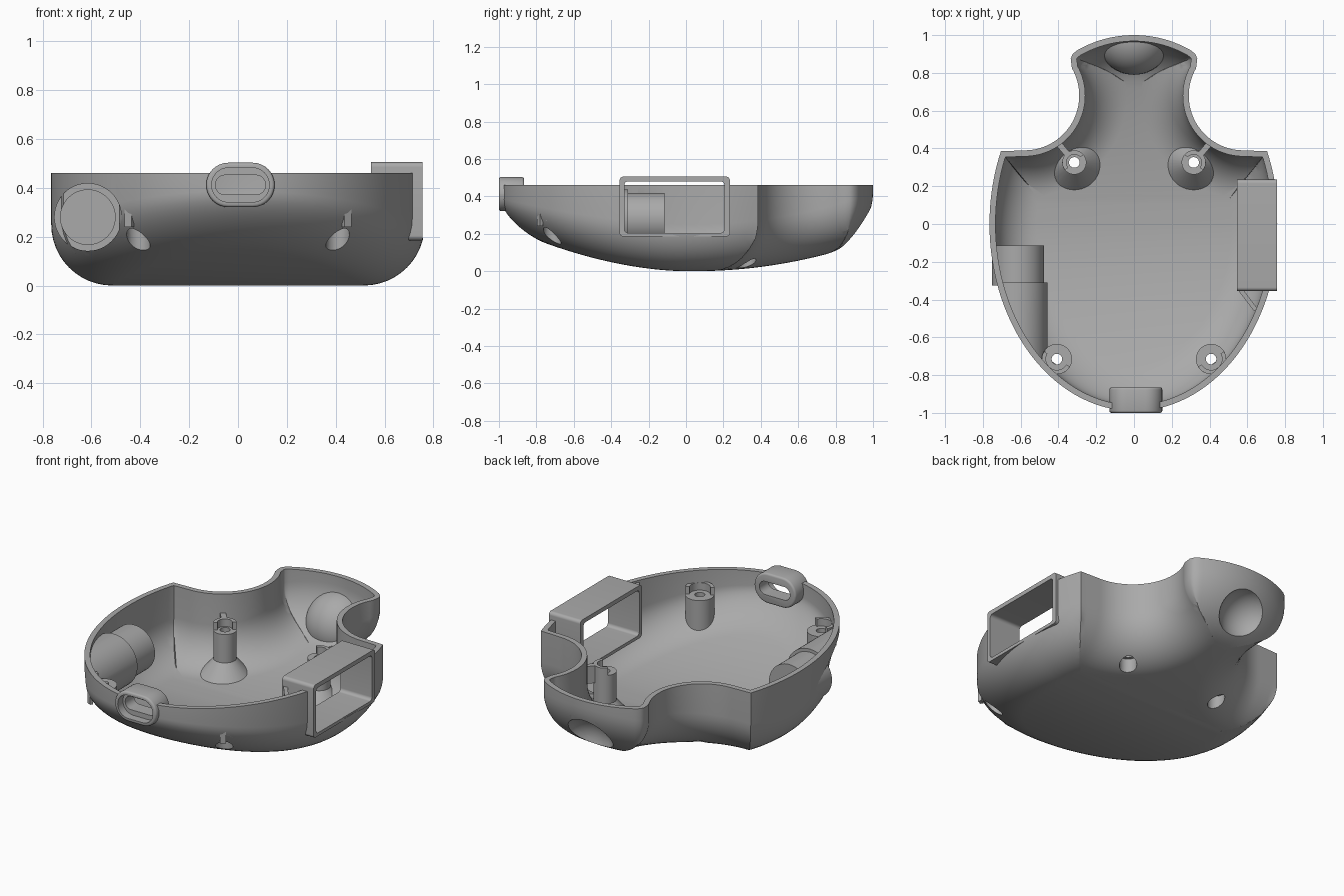
import bpy, bmesh
from math import sin, cos, pi, acos, radians
from mathutils import Vector, Matrix, kdtree

cube = bpy.data.objects.get("Cube")
if cube:
    bpy.data.objects.remove(cube)

grey = bpy.data.materials.new("plain grey")
grey.use_nodes = True
grey.diffuse_color = (0.4, 0.4, 0.4, 1)
grey.node_tree.nodes["Principled BSDF"].inputs["Base Color"].default_value = (0.4, 0.4, 0.4, 1)

RIM, ROUND, WALL = 0.46, 0.25, 0.032
helpers, parts = [], []


# ---------- general helpers ----------
def make(name, bm, helper=False):
    bmesh.ops.recalc_face_normals(bm, faces=bm.faces)
    mesh = bpy.data.meshes.new(name)
    bm.to_mesh(mesh)
    bm.free()
    mesh.materials.append(grey)
    obj = bpy.data.objects.new(name, mesh)
    bpy.context.collection.objects.link(obj)
    obj.hide_render = helper
    (helpers if helper else parts).append(obj)
    return obj


def prism(name, pts, axis, lo, hi, helper=False):
    place = {"x": lambda u, v, w: (w, u, v), "y": lambda u, v, w: (u, w, v),
             "z": lambda u, v, w: (u, v, w)}[axis]
    bm = bmesh.new()
    ends = [[bm.verts.new(place(u, v, w)) for u, v in pts] for w in (lo, hi)]
    for end in ends:
        bm.faces.new(end)
    for i in range(len(pts)):
        j = (i + 1) % len(pts)
        bm.faces.new((ends[0][i], ends[0][j], ends[1][j], ends[1][i]))
    return make(name, bm, helper)


def arc(cx, cy, r, a0, a1, n):
    return [(cx + r * cos(radians(a0 + (a1 - a0) * i / n)),
             cy + r * sin(radians(a0 + (a1 - a0) * i / n))) for i in range(n + 1)]


def disc(cx, cy, r):
    return arc(cx, cy, r, 0, 360, 48)[:-1]


def rounded(cx, cy, w, h, r):
    pts = []
    for k, (sx, sy) in enumerate(((1, 1), (-1, 1), (-1, -1), (1, -1))):
        pts += arc(cx + sx * (w / 2 - r), cy + sy * (h / 2 - r), r, 90 * k, 90 * k + 90, 8)
    return pts


def ball(name, centre, r, helper=False):
    bm = bmesh.new()
    bmesh.ops.create_uvsphere(bm, u_segments=48, v_segments=24, radius=r,
                              matrix=Matrix.Translation(centre))
    return make(name, bm, helper)


def bake(obj):
    bpy.context.view_layer.update()
    graph = bpy.context.evaluated_depsgraph_get()
    mesh = bpy.data.meshes.new_from_object(obj.evaluated_get(graph))
    obj.modifiers.clear()
    obj.data = mesh


def boolean(obj, op, *tools):
    for tool in tools:
        mod = obj.modifiers.new("cut", "BOOLEAN")
        mod.operation, mod.object, mod.solver = op, tool, "EXACT"
    bake(obj)


# ---------- body: half outline, front to back ----------
half = [(0.765 * sin(a), -0.99 * cos(a)) for a in
        [radians(112.9) * i / 60 for i in range(61)]]
half += [(0.68, 0.386), (0.655, 0.387), (0.63, 0.388), (0.605, 0.389)]
half += arc(0.58, 0.68, 0.29, 270, 150, 32)
half += [(0.332, 0.85), (0.335, 0.875), (0.325, 0.9)]
half += arc(0, 0.3975, 0.6025, 60, 90, 16)
half = [Vector((x, y, 0)) for x, y in half]
tree = kdtree.KDTree(len(half))
for i, p in enumerate(half):
    tree.insert(p, i)
tree.balance()

# inward direction and the furthest clear inset of every outline point
inward, reach = [], []
for i, p in enumerate(half):
    before = half[i - 1] if i else Vector((-half[1].x, half[1].y, 0))
    after = half[i + 1] if i + 1 < len(half) else Vector((-half[-2].x, half[-2].y, 0))
    d = (after - before).normalized()
    n = Vector((-d.y, d.x, 0))
    lo, hi = 0, ROUND
    if tree.find(p + n * hi)[2] >= hi * 0.99:
        lo = hi
    else:
        for _ in range(14):
            mid = (lo + hi) / 2
            lo, hi = (mid, hi) if tree.find(p + n * mid)[2] >= mid * 0.99 else (lo, mid)
    inward.append(n)
    reach.append(lo)


def keel(y):
    return 0.25 * abs(y) ** 1.8 if y < 0 else 0.185 * max(0, y - 0.05) ** 2


def edge_height(y):
    return ROUND - 0.11 * min(y, 0) ** 2


def body(name, inset, top):
    """Closed solid: upright wall, quarter-round edge, floor following the keel."""
    bm, steps, rad = bmesh.new(), 12, ROUND - inset
    use = [i for i in range(len(half)) if reach[i] >= inset]
    cols = []
    for i in use:
        col = []
        for k in range(-1, steps + 1):
            t = min(ROUND - rad * cos(max(k, 0) / steps * pi / 2), reach[i])
            p = half[i] + inward[i] * t
            a = acos(min(1, (ROUND - t) / rad))
            z = top if k < 0 else keel(p.y) + inset + (edge_height(p.y) - inset) * (1 - sin(a))
            col.append((max(p.x, 0), p.y, z))
        cols.append(col)
    sides = [[[bm.verts.new((s * x, y, z)) for x, y, z in col] for col in cols] for s in (1, -1)]
    for side in sides:
        for a, b in zip(side, side[1:]):
            for k in range(steps + 1):
                bm.faces.new((a[k], b[k], b[k + 1], a[k + 1]))
    # lid and floor run straight across; the creased corners are closed separately
    right, left = sides
    full = [j for j, i in enumerate(use) if reach[i] >= ROUND]
    for row, keep in ((0, list(range(len(use)))), (-1, full)):
        for a, b in zip(keep, keep[1:]):
            bm.faces.new((right[a][row], right[b][row], left[b][row], left[a][row]))
            if b - a > 1:
                for side in sides:
                    bm.faces.new([side[j][row] for j in range(a, b + 1)])
    bmesh.ops.remove_doubles(bm, verts=bm.verts, dist=0.0003)
    bmesh.ops.dissolve_degenerate(bm, edges=bm.edges, dist=0.0001)
    return make(name, bm, True)


outer = body("outer_helper", 0, RIM)
cavity = body("cavity_helper", WALL, 0.6)
shell = outer.copy()
shell.data = outer.data.copy()
shell.name, shell.hide_render = "shell", False
bpy.context.collection.objects.link(shell)
parts.append(shell)
boolean(shell, "DIFFERENCE", cavity)

# ---------- shallow dimple under the tail ----------
dimple = ball("dimple_helper", (0, 0.985, 0.17), 0.165, True)
cup = ball("tail_dimple", (0, 0.985, 0.17), 0.195)
boolean(cup, "INTERSECT", outer)
boolean(cup, "DIFFERENCE", dimple)

# ---------- stepped socket tube on the right ----------
TX, TZ = -0.615, 0.28
wide_bore = prism("wide_bore_helper", disc(TX, TZ, 0.138), "y", -1.2, -0.35, True)
small_bore = prism("small_bore_helper", disc(TX, TZ, 0.112), "y", -0.5, -0.14, True)
socket = prism("socket_tube", disc(TX, TZ, 0.157), "y", -1.1, -0.31)
boolean(socket, "INTERSECT", outer)
boolean(socket, "DIFFERENCE", wide_bore, small_bore)
socket_end = prism("socket_end", disc(TX, TZ, 0.138), "y", -0.325, -0.115)
boolean(socket_end, "DIFFERENCE", small_bore)

# ---------- window frame on the left ----------
frame = prism("window_frame", rounded(-0.06, 0.345, 0.59, 0.32, 0.02), "x", 0.545, 0.756)
opening = prism("opening_helper", rounded(-0.0625, 0.342, 0.535, 0.275, 0.02), "x", 0.4, 0.9, True)
boolean(frame, "DIFFERENCE", opening)
window_cut = prism("window_cut_helper", rounded(-0.06, 0.4, 0.57, 0.41, 0.02), "x", 0.56, 1, True)
prism("frame_gusset", [(0.55, -0.35), (0.58, -0.35), (0.655, -0.45), (0.635, -0.46)], "z", 0.2, 0.45)

# ---------- strap slot at the front ----------
ring = prism("front_slot_ring", rounded(0.01, 0.412, 0.28, 0.182, 0.09), "y", -1, -0.865)
bevel = ring.modifiers.new("soft", "BEVEL")
bevel.width, bevel.segments, bevel.limit_method = 0.012, 3, "ANGLE"
bake(ring)
recess = prism("recess_helper", rounded(0.01, 0.412, 0.235, 0.14, 0.068), "y", -1.1, -0.95, True)
slot = prism("slot_helper", rounded(0.01, 0.412, 0.205, 0.08, 0.039), "y", -1.1, -0.7, True)
boolean(ring, "DIFFERENCE", recess, slot)
slot_cut = prism("slot_cut_helper", rounded(0.01, 0.412, 0.26, 0.16, 0.078), "y", -1.2, -0.8, True)

# ---------- screw posts ----------
screw_cuts = []
for s, side in ((1, "left"), (-1, "right")):
    for end, x, y, r, head, top, turn in (("back", 0.316, 0.326, 0.064, 0.1, 0.3, 50),
                                          ("front", 0.408, -0.715, 0.08, 0.25, 0.34, -60)):
        x *= s
        turn = turn if s > 0 else 180 - turn
        bore = prism("bore_helper", disc(x, y, 0.028), "z", -0.2, 0.6, True)
        head_cut = prism("head_helper", disc(x, y, 0.048), "z", -0.2, head, True)
        screw_cuts.append(head_cut)
        if end == "back":
            # flared foot, with the plain post standing on it
            bm = bmesh.new()
            bmesh.ops.create_cone(bm, cap_ends=True, segments=48, radius1=0.185, radius2=0.062,
                                  depth=0.14, matrix=Matrix.Translation((x, y, 0.06)))
            foot = make("back_post_foot_" + side, bm)
            boolean(foot, "INTERSECT", outer)
            boolean(foot, "DIFFERENCE", head_cut)
            boolean(foot, "DIFFERENCE", bore)
            post = prism("back_post_" + side, disc(x, y, r), "z", 0.11, top)
            boolean(post, "DIFFERENCE", bore)
        else:
            post = prism("front_post_" + side, disc(x, y, r), "z", -0.1, top)
            boolean(post, "INTERSECT", outer)
            boolean(post, "DIFFERENCE", bore, head_cut)
        # half collar and rib tying the post to the wall
        collar = arc(x, y, r, turn - 90, turn + 90, 20) + arc(x, y, r - 0.022, turn + 90, turn - 90, 20)
        prism(end + "_collar_" + side, collar, "z", top - 0.01, top + 0.045)
        d = Vector((cos(radians(turn)), sin(radians(turn))))
        w = Vector((-d.y, d.x)) * 0.016
        c = Vector((x, y))
        near, far = c + d * (r - 0.015), c + d * (0.13 if end == "back" else 0.085)
        prism(end + "_rib_" + side, [near - w, far - w, far + w, near + w], "z", 0.24, top + 0.045)

# ---------- openings through the shell ----------
boolean(shell, "DIFFERENCE", dimple, wide_bore, small_bore, window_cut, slot_cut, *screw_cuts)

for obj in helpers:
    bpy.data.objects.remove(obj)
bpy.ops.object.select_all(action="DESELECT")
for obj in parts:
    obj.select_set(True)
bpy.context.view_layer.objects.active = shell
bpy.ops.object.shade_smooth_by_angle(angle=radians(38))
